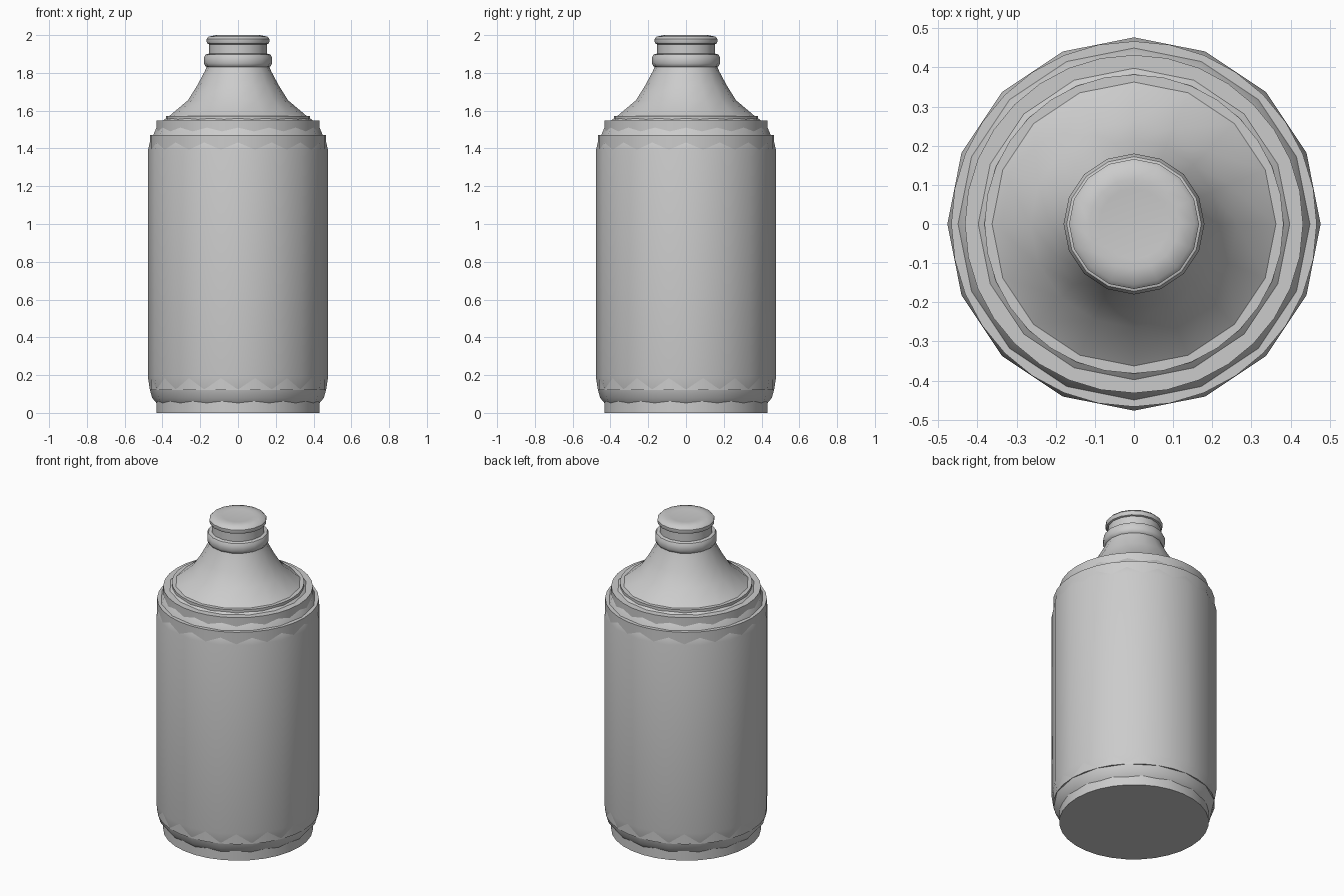
import bpy
import math

cube = bpy.data.objects.get("Cube")
if cube:
    bpy.data.objects.remove(cube, do_unlink=True)

grey = bpy.data.materials.new("plain grey")
grey.use_nodes = True
colour = (0.6, 0.6, 0.6, 1.0)
grey.diffuse_color = colour
grey.node_tree.nodes["Principled BSDF"].inputs["Base Color"].default_value = colour


def lathe(name, profile, sides):
    """Spin (radius, height) pairs about z; close both ends with a flat face."""
    verts, faces = [], []
    for radius, z in profile:
        for i in range(sides):
            a = math.tau * i / sides
            verts.append((radius * math.cos(a), radius * math.sin(a), z))
    for row in range(len(profile) - 1):
        for i in range(sides):
            j = (i + 1) % sides
            low, high = row * sides, (row + 1) * sides
            faces.append((low + i, low + j, high + j, high + i))
    faces.append(tuple(reversed(range(sides))))
    last = (len(profile) - 1) * sides
    faces.append(tuple(range(last, last + sides)))
    mesh = bpy.data.meshes.new(name)
    mesh.from_pydata(verts, [], faces)
    mesh.materials.append(grey)
    obj = bpy.data.objects.new(name, mesh)
    bpy.context.collection.objects.link(obj)
    bpy.ops.object.select_all(action="DESELECT")
    obj.select_set(True)
    bpy.context.view_layer.objects.active = obj
    bpy.ops.object.shade_smooth_by_angle(angle=math.radians(40))
    return obj


# Bottle body: rounded foot, straight wall, shoulder and flared neck
lathe("bottle_body", [
    (0.39, 0.045), (0.43, 0.05), (0.455, 0.08), (0.468, 0.13), (0.477, 0.19),
    (0.477, 1.39), (0.465, 1.44), (0.447, 1.475), (0.43, 1.515), (0.395, 1.55),
    (0.36, 1.575), (0.265, 1.655), (0.215, 1.735), (0.175, 1.81), (0.16, 1.85),
], 16)

# Rounded collar on the neck
lathe("neck_collar", [
    (0.155, 1.825), (0.172, 1.835), (0.18, 1.85), (0.18, 1.88),
    (0.172, 1.897), (0.155, 1.902),
], 16)

# Neck and cap
lathe("neck", [(0.153, 1.88), (0.153, 1.965)], 16)
lathe("cap", [
    (0.15, 1.95), (0.162, 1.955), (0.166, 1.965), (0.166, 1.98),
    (0.155, 1.992), (0.115, 2.0), (0.09, 1.997),
], 16)

# Stepped straight sleeves that show through at the foot and shoulder
for name, radius, bottom, top in (
    ("outer_sleeve", 0.467, 0.12, 1.47),
    ("base_sleeve", 0.432, 0.0, 1.547),
    ("shoulder_sleeve", 0.382, 0.02, 1.573),
):
    lathe(name, [(radius, bottom), (radius, top)], 32)
